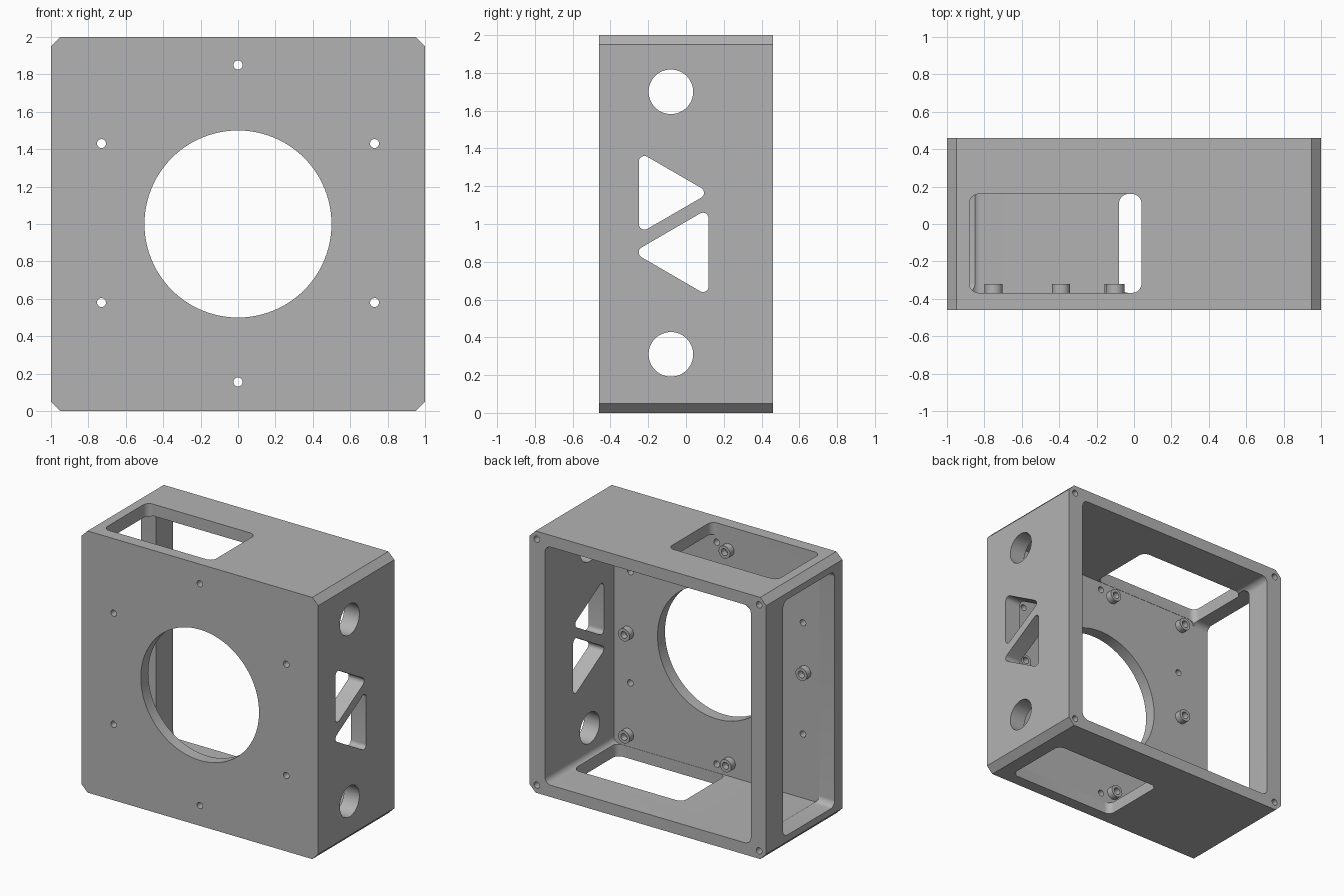
import bpy, bmesh, math
from mathutils import Vector

cube = bpy.data.objects.get("Cube")
if cube:
    bpy.data.objects.remove(cube, do_unlink=True)

grey = bpy.data.materials.new("plain_grey")
grey.use_nodes = True
grey.diffuse_color = (0.45, 0.45, 0.45, 1)
grey.node_tree.nodes["Principled BSDF"].inputs["Base Color"].default_value = (0.45, 0.45, 0.45, 1)


def circle(u, v, r, n=48):
    return [(u + r * math.cos(math.tau * i / n), v + r * math.sin(math.tau * i / n)) for i in range(n)]


def rounded(centres, r, steps=8):
    """Outline of counter-clockwise corner centres, each swept by an arc of radius r."""
    pts, n = [], len(centres)
    for i in range(n):
        p, c, q = (Vector(centres[(i + k) % n]) for k in (-1, 0, 1))
        a = math.atan2(c.y - p.y, c.x - p.x) - math.pi / 2
        turn = (math.atan2(q.y - c.y, q.x - c.x) - math.pi / 2 - a) % math.tau
        pts += [(c.x + r * math.cos(a + turn * k / steps),
                 c.y + r * math.sin(a + turn * k / steps)) for k in range(steps + 1)]
    return pts


def rounded_rect(u0, u1, v0, v1, r):
    return rounded([(u0 + r, v0 + r), (u1 - r, v0 + r), (u1 - r, v1 - r), (u0 + r, v1 - r)], r)


def prism(name, outline, axis, lo, hi):
    """Extrude a flat outline along the x, y or z axis."""
    place = {"x": lambda u, v, w: (w, u, v),
             "y": lambda u, v, w: (u, w, v),
             "z": lambda u, v, w: (u, v, w)}[axis]
    bm = bmesh.new()
    rings = [[bm.verts.new(place(u, v, w)) for u, v in outline] for w in (lo, hi)]
    for ring in rings:
        bm.faces.new(ring)
    n = len(outline)
    for i in range(n):
        j = (i + 1) % n
        bm.faces.new((rings[0][i], rings[0][j], rings[1][j], rings[1][i]))
    bmesh.ops.recalc_face_normals(bm, faces=bm.faces)
    mesh = bpy.data.meshes.new(name)
    bm.to_mesh(mesh)
    bm.free()
    mesh.materials.append(grey)
    obj = bpy.data.objects.new(name, mesh)
    bpy.context.collection.objects.link(obj)
    return obj


def select(obj):
    bpy.ops.object.select_all(action="DESELECT")
    obj.select_set(True)
    bpy.context.view_layer.objects.active = obj


def cut(target, outline, axis, lo, hi):
    cutter = prism("cutter", outline, axis, lo, hi)
    cutter.hide_render = True
    mod = target.modifiers.new("cut", "BOOLEAN")
    mod.operation, mod.solver, mod.object = "DIFFERENCE", "EXACT", cutter
    select(target)
    bpy.ops.object.modifier_apply(modifier=mod.name)
    bpy.data.objects.remove(cutter, do_unlink=True)


def smooth(obj):
    select(obj)
    bpy.ops.object.shade_smooth_by_angle(angle=math.radians(30))


FRONT, BACK, FLOOR = -0.46, 0.46, -0.37   # floor is the inner face of the front plate
c = 0.95

# Chamfered housing, hollow and open at the back
housing = prism("housing", [(-c, 0), (c, 0), (1, 1 - c), (1, 1 + c), (c, 2), (-c, 2), (-1, 1 + c), (-1, 1 - c)],
                "y", FRONT, BACK)
cut(housing, rounded_rect(-0.87, 0.87, 0.09, 1.91, 0.05), "y", FLOOR, 0.6)

# Large opening and six small holes in the front plate
cut(housing, circle(0, 1, 0.5, 96), "y", -0.6, -0.3)
for x, z in [(0, 1.85), (0, 0.155), (0.73, 1.43), (-0.73, 1.43), (0.73, 0.58), (-0.73, 0.58)]:
    cut(housing, circle(x, z, 0.024, 24), "y", -0.6, -0.3)

# Windows in the top, the bottom and one side
cut(housing, rounded_rect(-0.88, 0.04, -0.368, 0.16, 0.05), "z", 1.7, 2.2)
cut(housing, rounded_rect(-0.08, 0.84, -0.368, 0.16, 0.05), "z", -0.2, 0.3)
cut(housing, rounded_rect(-0.368, 0.255, 0.1, 1.9, 0.05), "x", -1.2, -0.7)

# Round and triangular vents in the other side
for z in (0.31, 1.70):
    cut(housing, circle(-0.08, z, 0.118), "x", 0.7, 1.2)
cut(housing, rounded([(-0.22, 1.0), (0.065, 1.165), (-0.22, 1.33)], 0.03), "x", 0.7, 1.2)
cut(housing, rounded([(-0.22, 0.85), (0.09, 0.67), (0.09, 1.03)], 0.03), "x", 0.7, 1.2)

# Blind screw holes in the back corners
for x in (-0.94, 0.94):
    for z in (0.06, 1.94):
        cut(housing, circle(x, z, 0.024, 24), "y", 0.26, 0.6)
smooth(housing)

# Hollow standoffs on the inside of the front plate
spots = [(0.75, 0.96), (0.75, 0.18), (-0.11, 0.19), (-0.39, 0.18),
         (-0.1, 1.82), (-0.75, 1.82), (-0.75, 1.06)]
for i, (x, z) in enumerate(spots):
    post = prism(f"standoff_{i + 1}", circle(x, z, 0.048, 32), "y", FLOOR - 0.01, -0.32)
    cut(post, circle(x, z, 0.026, 24), "y", FLOOR + 0.002, -0.2)
    smooth(post)
